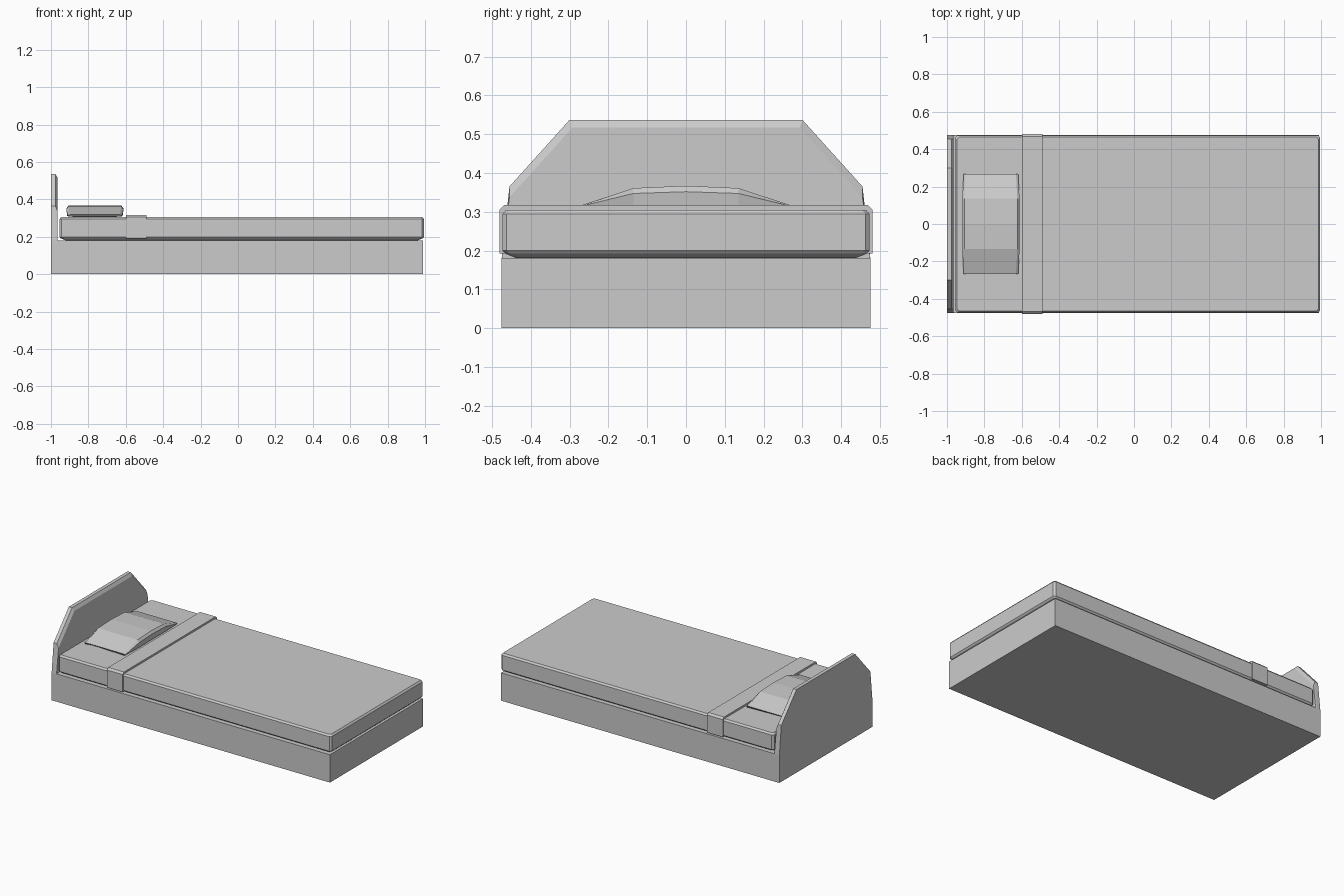
import bpy, bmesh

if "Cube" in bpy.data.objects:
    bpy.data.objects.remove(bpy.data.objects["Cube"])


def loft(name, loops):
    """Skin a stack of equally long closed loops and cap both ends."""
    bm = bmesh.new()
    rings = [[bm.verts.new(p) for p in loop] for loop in loops]
    n = len(rings[0])
    for a, b in zip(rings, rings[1:]):
        for i in range(n):
            j = (i + 1) % n
            bm.faces.new((a[i], a[j], b[j], b[i]))
    bm.faces.new(rings[0])
    bm.faces.new(rings[-1])
    bmesh.ops.recalc_face_normals(bm, faces=bm.faces[:])
    mesh = bpy.data.meshes.new(name)
    bm.to_mesh(mesh)
    bm.free()
    obj = bpy.data.objects.new(name, mesh)
    bpy.context.collection.objects.link(obj)
    return obj


def mirrored(half):
    """Complete a (y, z) half profile on the -y side."""
    return half + [(-y, z) for y, z in reversed(half)]


def at_x(profile, x):
    return [(x, y, z) for y, z in profile]


def cut_rect(x0, x1, y, c, inset, z):
    """Rectangle loop with cut corners."""
    x0, x1, y = x0 + inset, x1 - inset, y - inset
    return [(px, py, z) for px, py in (
        (x0 + c, -y), (x1 - c, -y), (x1, -y + c), (x1, y - c),
        (x1 - c, y), (x0 + c, y), (x0, y - c), (x0, -y + c))]


# Solid bed base
base = mirrored([(0.475, 0), (0.475, 0.18)])
loft("bed_base", [at_x(base, -0.966), at_x(base, 0.99)])

# Headboard with chamfered inner rim
outer = mirrored([(0.475, 0), (0.475, 0.18), (0.455, 0.365), (0.3, 0.537)])
inner = mirrored([(0.475, 0), (0.475, 0.18), (0.455, 0.337), (0.293, 0.517)])
loft("headboard", [at_x(outer, -1), at_x(outer, -0.977), at_x(inner, -0.965)])

# Mattress with chamfered edges
loft("mattress", [cut_rect(-0.955, 0.995, 0.473, 0.011, i, z) for i, z in
                  ((0.035, 0.181), (0.007, 0.192), (0, 0.2), (0, 0.294), (0.009, 0.305))])

# Folded sheet band draped over the mattress
half = [(0.468, 0.192), (0.481, 0.192), (0.481, 0.305), (0.469, 0.317)]
back = [(-0.468, 0.3), (0.468, 0.3)]
band = mirrored(half) + back
loft("folded_sheet", [at_x(band, -0.6), at_x(band, -0.488)])

# Pillow: arched across the bed, pinched at its corners
stations = [(-0.26, 0.318, 0.308), (-0.135, 0.361, 0.306), (0, 0.367, 0.306),
            (0.135, 0.361, 0.306), (0.26, 0.318, 0.308)]
loops = []
for y, top, low in stations:
    end = abs(y) > 0.2
    w = 0.146 if end else 0.153
    h = top - low
    side = [(w - 0.05, low), (w - 0.005, low + 0.1 * h), (w, low + 0.75 * h), (w - 0.012, top)]
    loops.append([(-0.765 + x, y + ((0.006 if abs(x) > 0.12 else -0.006) * (1 if y > 0 else -1) if end else 0), z)
                  for x, z in mirrored(side)])
loft("pillow", loops)
